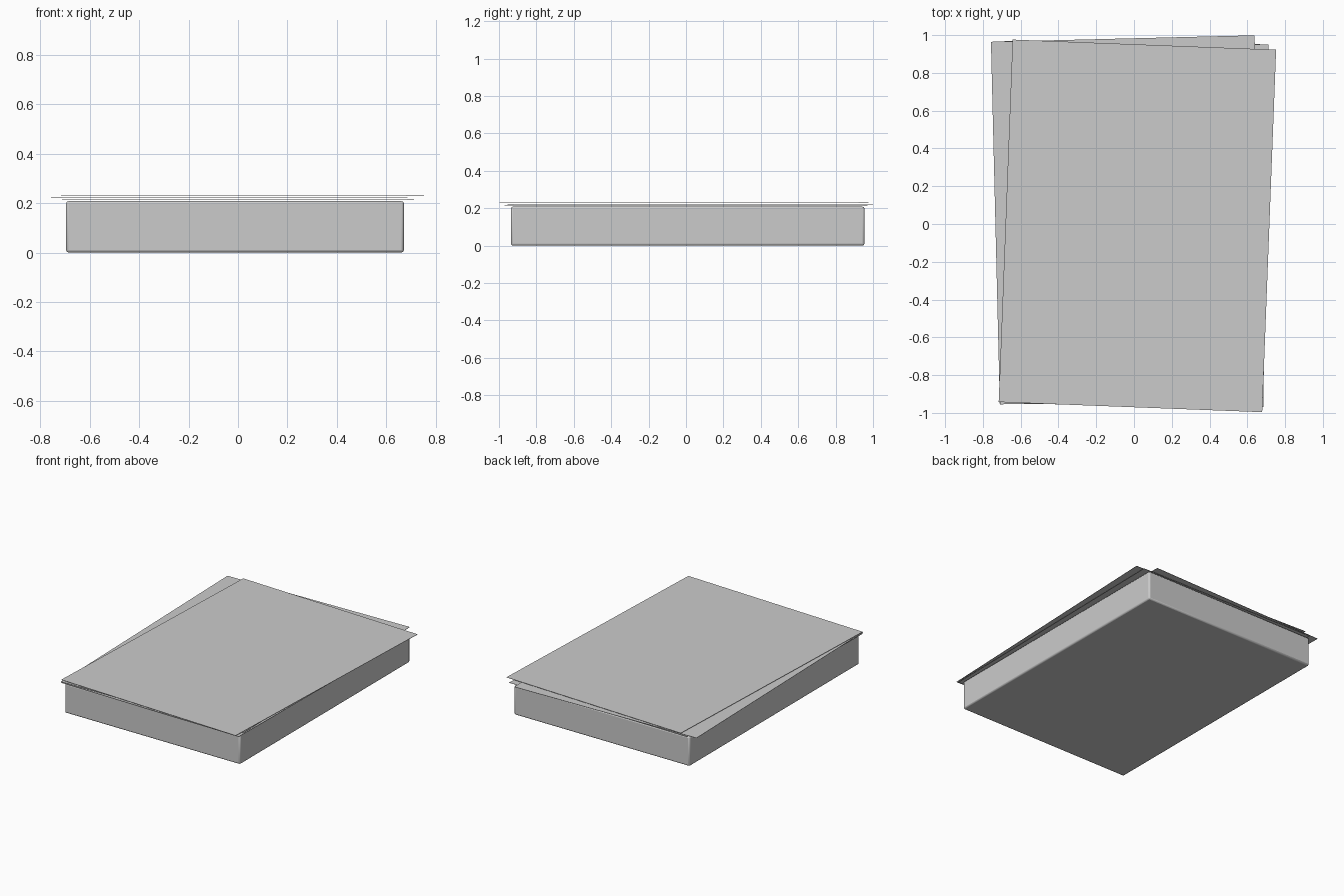
import bpy
from math import radians

if "Cube" in bpy.data.objects:
    bpy.data.objects.remove(bpy.data.objects["Cube"])


def slab(name, size, center, turn=0.0):
    """Box of given size, centred at center and turned about z (degrees)."""
    bpy.ops.mesh.primitive_cube_add(size=1, location=center,
                                    rotation=(0, 0, radians(turn)))
    ob = bpy.context.object
    ob.name = name
    ob.scale = size
    bpy.ops.object.transform_apply(location=False, rotation=False, scale=True)
    return ob


# main paper block with softly rounded edges
block = slab("paper_block", (1.366, 1.89, 0.208), (-0.012, 0.009, 0.104))
bevel = block.modifiers.new("soft_edges", "BEVEL")
bevel.width = 0.01
bevel.segments = 2
bpy.ops.object.shade_smooth_by_angle()

# loose sheets lying askew on top: centre x, centre y, height, turn
sheets = [
    ("loose_sheet_lower", 0.0, 0.0, 0.213, -0.8),
    ("loose_sheet_middle", -0.036, 0.022, 0.221, 1.4),
    ("loose_sheet_top", 0.018, -0.010, 0.229, -2.2),
]
for name, x, y, z, turn in sheets:
    slab(name, (1.396, 1.92, 0.002), (x, y, z), turn)
